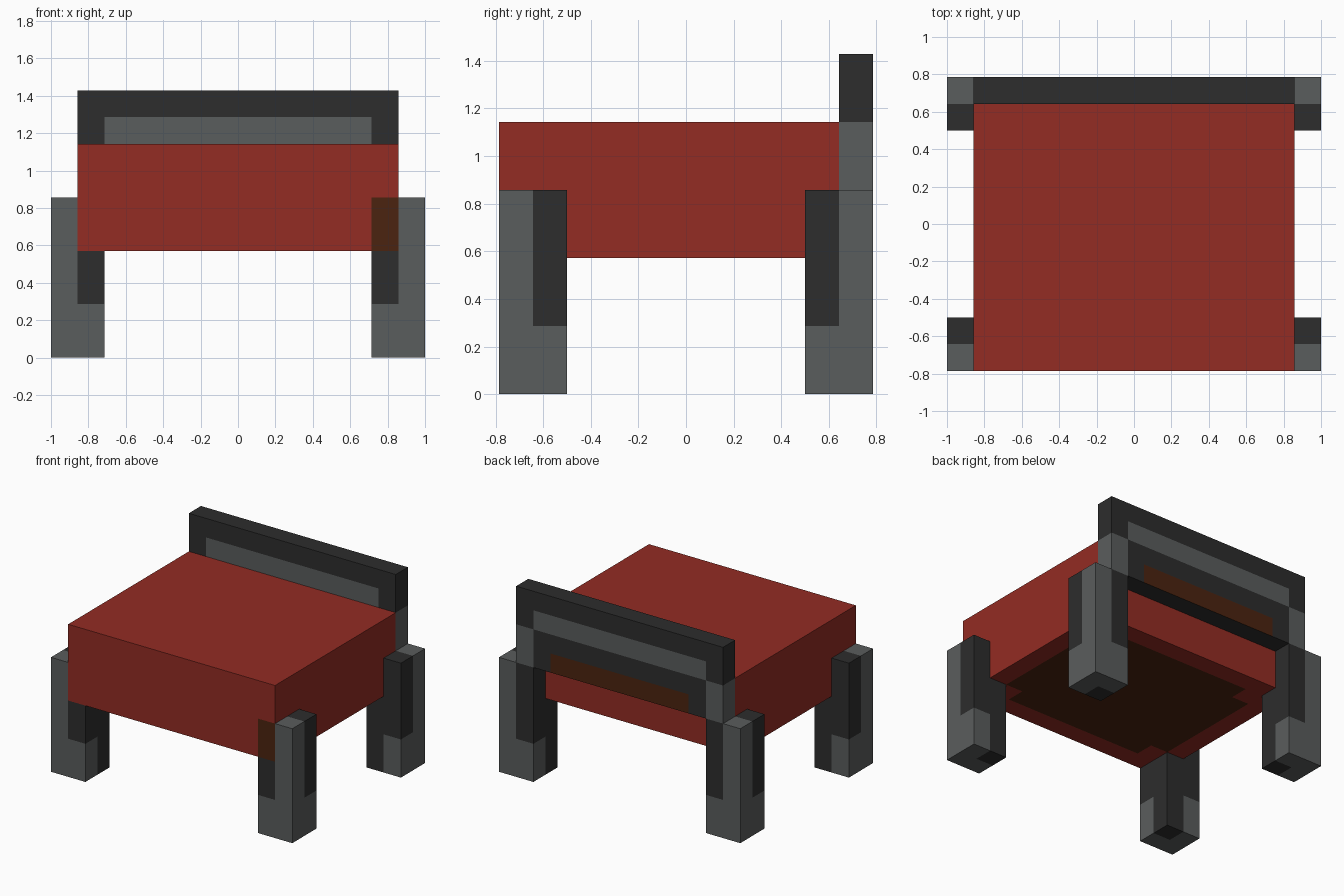
import bpy
import bmesh
from mathutils import Vector

if "Cube" in bpy.data.objects:
    bpy.data.objects.remove(bpy.data.objects["Cube"], do_unlink=True)

UNIT = 1 / 7  # one block of the design grid
RED, BROWN, GREY, DARK = range(4)


def make_material(name, rgb):
    mat = bpy.data.materials.new(name)
    mat.use_nodes = True
    mat.diffuse_color = (*rgb, 1)
    mat.node_tree.nodes["Principled BSDF"].inputs["Base Color"].default_value = (*rgb, 1)
    return mat


materials = [
    make_material("red cushion", (0.292, 0.025, 0.017)),
    make_material("brown underside", (0.070, 0.017, 0.005)),
    make_material("mid grey", (0.102, 0.109, 0.109)),
    make_material("charcoal", (0.026, 0.026, 0.026)),
]


def block(name, low, high, rule):
    """Box cut into unit squares; rule(centre, normal) picks the colour, None leaves the square open."""
    low, high = Vector(low), Vector(high)
    bm = bmesh.new()
    bmesh.ops.create_cube(bm, size=1)
    for v in bm.verts:
        v.co = Vector([lo + (c + 0.5) * (hi - lo) for c, lo, hi in zip(v.co, low, high)])
    for axis in range(3):
        normal = Vector([float(i == axis) for i in range(3)])
        for step in range(1, int(high[axis] - low[axis])):
            bmesh.ops.bisect_plane(bm, geom=bm.verts[:] + bm.edges[:] + bm.faces[:],
                                   plane_co=low + normal * step, plane_no=normal)
    bm.normal_update()
    openings = []
    for face in bm.faces:
        colour = rule(face.calc_center_median(), face.normal)
        if colour is None:
            openings.append(face)
        else:
            face.material_index = colour
    bmesh.ops.delete(bm, geom=openings, context='FACES')
    bmesh.ops.scale(bm, vec=(UNIT, UNIT, UNIT), verts=bm.verts)
    mesh = bpy.data.meshes.new(name)
    bm.to_mesh(mesh)
    bm.free()
    for mat in materials:
        mesh.materials.append(mat)
    obj = bpy.data.objects.new(name, mesh)
    bpy.context.collection.objects.link(obj)
    return obj


# Seat cushion: brown panel below with notched corners, one brown front corner
def seat_colour(c, n):
    if n.z < -0.5:
        wide = abs(c.x) < 5 and -3.5 < c.y < 2.5
        deep = abs(c.x) < 4 and -4.5 < c.y < 3.5
        return BROWN if wide or deep else RED
    if n.y < -0.5 and c.x > 5 and c.z < 6:
        return BROWN
    return RED


# Backrest: grey band front and back, grey lower ends, brown strip behind
def backrest_colour(c, n):
    ax = abs(c.x)
    if abs(n.x) > 0.5:
        return GREY if c.z < 8 else DARK
    if abs(n.y) > 0.5:
        if 8 < c.z < 9 and ax < 5:
            return GREY
        if n.y > 0 and c.z < 8 and ax > 5:
            return GREY
        if n.y > 0 and c.z < 7 and ax < 4:
            return BROWN
    return DARK


# Legs: grey outer corner and foot, charcoal inner sides
def leg_colour(c, n):
    if n.y < -0.5 and c.y < -5 and abs(c.x) < 6 and c.z > 4:
        return None  # closed by the front of the seat
    cell = c - n * 0.5
    outer_x, outer_y = abs(cell.x) > 6, abs(cell.y) > 4.5
    if (outer_x and outer_y) or (cell.z < 2 and (outer_x or outer_y)):
        return GREY
    return DARK


block("seat", (-6, -5.5, 4), (6, 4.5, 8), seat_colour)
block("backrest", (-6, 4.5, 6), (6, 5.5, 10), backrest_colour)
for side, x in (("left", 5), ("right", -7)):
    for end, y in (("front", -5.5), ("back", 3.5)):
        block(f"{end}_{side}_leg", (x, y, 0), (x + 2, y + 2, 6), leg_colour)
